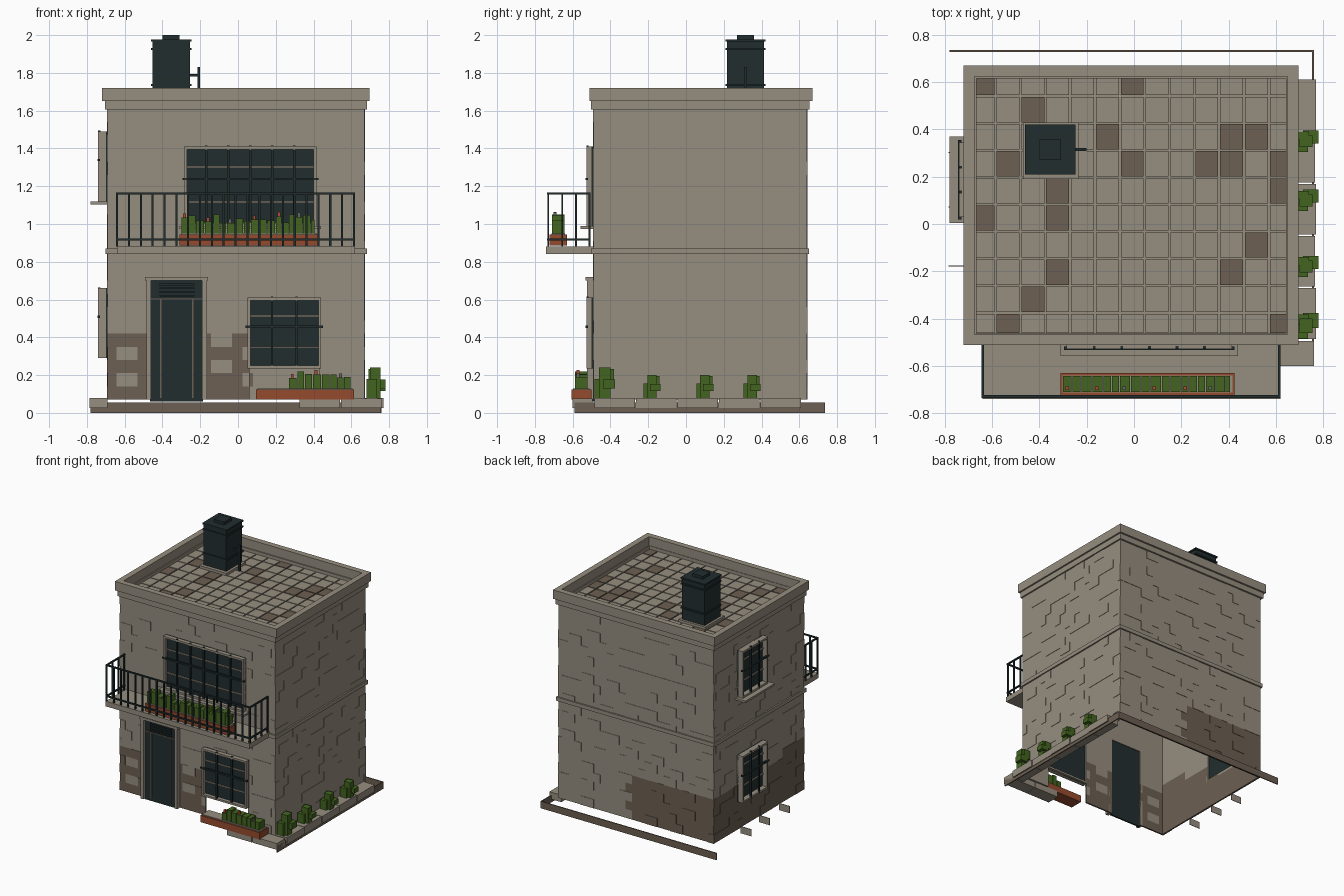
import bpy, bmesh, random
from mathutils import Matrix, Vector

random.seed(4)
if "Cube" in bpy.data.objects:
    bpy.data.objects.remove(bpy.data.objects["Cube"])


def material(name, rgb):
    m = bpy.data.materials.new(name)
    m.use_nodes = True
    m.diffuse_color = (*rgb, 1)
    m.node_tree.nodes["Principled BSDF"].inputs["Base Color"].default_value = (*rgb, 1)
    return m


STONE = material("pale stone", (0.305, 0.27, 0.215))
BROWN = material("worn brown", (0.15, 0.115, 0.085))
DARK = material("dark metal and glass", (0.016, 0.027, 0.028))
CLAY = material("terracotta", (0.30, 0.07, 0.028))
GREEN = material("leaf green", (0.055, 0.13, 0.014))
RED = material("flower red", (0.40, 0.07, 0.035))
GREY = material("flower grey", (0.14, 0.13, 0.14))


def part(name, boxes):
    """One object from boxes given as (x0, x1, y0, y1, z0, z1, material)."""
    bm = bmesh.new()
    mats = []
    for x0, x1, y0, y1, z0, z1, mat in boxes:
        if mat not in mats:
            mats.append(mat)
        centre = Vector((x0 + x1, y0 + y1, z0 + z1)) / 2
        size = Matrix.Diagonal((abs(x1 - x0), abs(y1 - y0), abs(z1 - z0), 1))
        made = bmesh.ops.create_cube(bm, size=1, matrix=Matrix.Translation(centre) @ size)
        for f in {f for v in made["verts"] for f in v.link_faces}:
            f.material_index = mats.index(mat)
    mesh = bpy.data.meshes.new(name)
    bm.to_mesh(mesh)
    bm.free()
    for m in mats:
        mesh.materials.append(m)
    obj = bpy.data.objects.new(name, mesh)
    bpy.context.collection.objects.link(obj)


X0, X1, Y0, Y1 = -0.69, 0.67, -0.49, 0.64
BASE, TOP, ROW, BRICK = 0.07, 1.61, 0.07, 1 / 9


def on_wall(side, u0, u1, d0, d1, z0, z1, mat):
    """Box on a wall: u runs along it, d is the distance outwards."""
    if side == "front":
        return (u0, u1, Y0 - d1, Y0 - d0, z0, z1, mat)
    if side == "back":
        return (u0, u1, Y1 + d0, Y1 + d1, z0, z1, mat)
    if side == "left":
        return (X0 - d1, X0 - d0, u0, u1, z0, z1, mat)
    return (X1 + d0, X1 + d1, u0, u1, z0, z1, mat)


def cut(rect, hole):
    """Pieces of a rectangle left around a rectangular hole."""
    a0, a1, b0, b1 = rect
    h0, h1, k0, k1 = hole
    if a1 <= h0 or a0 >= h1 or b1 <= k0 or b0 >= k1:
        return [rect]
    m0, m1 = max(a0, h0), min(a1, h1)
    pieces = [(a0, m0, b0, b1), (m1, a1, b0, b1), (m0, m1, b0, k0), (m0, m1, k1, b1)]
    return [p for p in pieces if p[1] - p[0] > 1e-4 and p[3] - p[2] > 1e-4]


def stained(side, u, row):
    if side == "front":
        patch = (abs(u + 0.585) < 0.03 and row in (1, 3)) or (abs(u + 0.087) < 0.03 and row in (2, 4))
        return u < 0.06 and row < 5 and not patch
    if side == "back":
        return u < 0.08 and row < 5
    return side == "left" and row < (6 if u < -0.2 else 5)


def wall(side, u0, u1, phase, holes):
    boxes = []
    for row in range(22):
        z = BASE + row * ROW
        u = phase - 10 * BRICK + (0 if row % 2 else BRICK / 2)
        while u < u1:
            a, b = max(u, u0), min(u + BRICK, u1)
            u += BRICK
            if b - a < 1e-4:
                continue
            rects = [(a, b, z, z + ROW)]
            for h in holes:
                rects = [p for r in rects for p in cut(r, h)]
            mat = BROWN if stained(side, (a + b) / 2, row) else STONE
            raised = random.choice((0, 0, 0.003))
            boxes += [on_wall(side, p[0], p[1], -0.012, raised, p[2], p[3], mat) for p in rects]
    part(side + "_brick_wall", boxes)


# Brick shell, open below, with a gap under the lower front window
wall("front", X0, X1, -0.42, [(-0.46, -0.19, 0.07, 0.705), (0.06, 0.43, 0.07, 0.6), (-0.27, 0.4, 1.0, 1.4)])
wall("back", X0, X1, 0.08, [])
wall("left", Y0, Y1, -0.33, [(0.04, 0.33, 0.31, 0.65), (0.04, 0.33, 1.13, 1.48)])
wall("right", Y0, Y1, -0.33, [])


def ring(x0, x1, y0, y1, w, z0, z1):
    return [(x0, x1, y0, y0 + w, z0, z1, STONE), (x0, x1, y1 - w, y1, z0, z1, STONE),
            (x0, x0 + w, y0 + w, y1 - w, z0, z1, STONE), (x1 - w, x1, y0 + w, y1 - w, z0, z1, STONE)]


part("floor_band", ring(-0.702, 0.682, -0.502, 0.652, 0.02, 0.84, 0.87))
part("cornice", ring(-0.705, 0.682, -0.502, 0.655, 0.04, 1.605, 1.65))
part("parapet", ring(-0.72, 0.695, -0.512, 0.67, 0.046, 1.65, 1.72))

# Roof deck and tiles
part("roof_deck", [(-0.68, 0.66, -0.48, 0.63, 1.6, 1.615, STONE)])
worn = [(0, 6), (2,), (5, 10, 11), (1, 6, 9, 10, 12), (3, 12), (0, 3), (11,), (3, 10), (2,), (1, 12)]
tiles = []
for r, marks in enumerate(worn):
    ya, yb = min(0.625, 0.655 - r * 0.1145), max(-0.465, 0.5405 - r * 0.1145)
    for c in range(13):
        xa, xb = max(-0.67, -0.69 + c * 0.105), min(0.65, -0.585 + c * 0.105)
        tiles.append((xa + 0.004, xb - 0.004, yb + 0.004, ya - 0.004, 1.615, 1.625,
                      BROWN if c in marks else STONE))
part("roof_tiles", tiles)

# Water tank with lid, bands and pipe
part("tank_plinth", [(-0.47, -0.235, 0.19, 0.43, 1.615, 1.645, STONE)])
part("water_tank", [(-0.452, -0.255, 0.217, 0.412, 1.645, 1.975, DARK),
                    (-0.4, -0.31, 0.27, 0.36, 1.975, 2.0, DARK)]
     + [(-0.46, -0.247, 0.21, 0.42, z, z + 0.012, DARK) for z in (1.73, 1.92, 1.965)])
part("tank_pipe", [(-0.255, -0.2, 0.308, 0.322, 1.78, 1.794, DARK),
                   (-0.214, -0.2, 0.308, 0.322, 1.625, 1.83, DARK)])


def window(name, side, u0, u1, z0, z1, bars, depth, sill=0):
    w = 0.015
    b = [on_wall(side, u0, u1, 0.002, 0.01, z0, z1, DARK)]
    for a, c, e, f in ((u0, u0 + w, z0, z1), (u1 - w, u1, z0, z1),
                       (u0, u1, z1 - w, z1), (u0, u1, z0, z0 + w)):
        b.append(on_wall(side, a, c, -0.012, depth, e, f, STONE))
    # Pale glazing bars, then the dark guard in front
    for t in (0.3, 0.74):
        z = z0 + t * (z1 - z0)
        b.append(on_wall(side, u0, u1, 0.01, 0.018, z - 0.005, z + 0.005, STONE))
    for i in range(1, bars + 1):
        u = u0 + (u1 - u0) * i / (bars + 1)
        b.append(on_wall(side, u - 0.006, u + 0.006, depth - 0.012, depth, z0, z1 + 0.005, DARK))
    z = z0 + 0.59 * (z1 - z0)
    b.append(on_wall(side, u0 - 0.01, u1 + 0.01, depth - 0.01, depth + 0.004, z - 0.006, z + 0.006, DARK))
    if sill:
        b.append(on_wall(side, u0 - 0.025, u1 + 0.025, -0.01, sill, z0 - 0.016, z0, STONE))
    part(name, b)


window("upper_front_window", "front", -0.285, 0.415, 0.99, 1.41, 5, 0.038, 0.068)
window("lower_front_window", "front", 0.05, 0.44, 0.235, 0.61, 2, 0.038)
window("upper_left_window", "left", 0.03, 0.345, 1.12, 1.49, 2, 0.05, 0.09)
window("lower_left_window", "left", 0.03, 0.345, 0.29, 0.66, 2, 0.05)

# Door with surround, panel trim and vent slats
F = "front"
part("door_frame", [on_wall(F, -0.485, -0.46, -0.012, 0.035, BASE, 0.705, STONE),
                    on_wall(F, -0.19, -0.165, -0.012, 0.035, BASE, 0.705, STONE),
                    on_wall(F, -0.492, -0.158, -0.012, 0.042, 0.7, 0.72, STONE)])
part("door", [on_wall(F, -0.465, -0.185, -0.005, 0.008, 0.06, 0.705, DARK)]
     + [on_wall(F, u, u + 0.007, 0.008, 0.014, 0.08, 0.6, BROWN) for u in (-0.412, -0.243)]
     + [on_wall(F, -0.415, -0.23, 0.008, 0.02, 0.615 + i * 0.02, 0.625 + i * 0.02, DARK) for i in range(4)]
     + [on_wall(F, -0.46, -0.19, 0.008, 0.012, 0.6, 0.606, BROWN)])

# Balcony slab and railing
part("balcony_slab", [(-0.64, 0.62, -0.74, Y0, 0.84, 0.88, STONE)])
rail = []
for z in (0.912, 1.157):
    rail.append((-0.645, 0.62, -0.735, -0.723, z, z + 0.01, DARK))
    rail += [(x, x + 0.012, -0.735, -0.505, z, z + 0.01, DARK) for x in (-0.645, 0.608)]
for i in range(21):
    x = -0.645 + i * 0.06265
    rail.append((x, x + 0.011, -0.734, -0.724, 0.88, 1.16, DARK))
for x in (-0.645, 0.608):
    rail += [(x, x + 0.011, y, y + 0.01, 0.88, 1.16, DARK) for y in (-0.66, -0.587, -0.515)]
part("balcony_railing", rail)


def planter(name, x0, x1, y0, y1, z0, z1, g0, g1):
    boxes = [(x0, x1, y0, y1, z0, z1 - 0.006, CLAY),
             (x0 + 0.008, x1 - 0.008, y0 + 0.01, y1 - 0.01, z1 - 0.006, z1, STONE)]
    ym, x, n = (y0 + y1) / 2, g0, 0
    while x < g1:
        w = random.uniform(0.03, 0.045)
        h = z1 + random.uniform(0.055, 0.1)
        boxes.append((x, min(x + w, g1), ym - 0.033, ym + 0.033, z1, h, GREEN))
        if n % 3 == 0:
            boxes.append((x + 0.01, x + 0.025, ym - 0.025, ym - 0.01, h, h + 0.022, GREY if n % 9 == 6 else RED))
        x += w + 0.004
        n += 1
    part(name, boxes)


planter("balcony_planter", -0.31, 0.425, -0.722, -0.63, 0.885, 0.95, -0.3, 0.405)
planter("ground_planter", 0.095, 0.615, -0.607, -0.5, 0.07, 0.13, 0.27, 0.6)

# Base edging on the right and back, and the kerb stones
part("base_edging", [(0.752, 0.76, -0.59, 0.735, 0, 0.055, BROWN),
                     (-0.78, 0.76, 0.727, 0.735, 0, 0.055, BROWN)])
kerb = [(0.665, 0.77 - 0.006 * (i % 2), -0.485 + i * 0.22, -0.27 + i * 0.22, 0.025, 0.08, STONE) for i in range(5)]
kerb += [(x, x + 0.215, -0.6, -0.495, 0.025, 0.075, STONE) for x in (0.325, 0.545)]
kerb += [(-0.785, -0.69, y, y + 0.004, 0.025, 0.08, STONE) for y in (0.3, 0.07, -0.18)]
part("kerb_stones", kerb)

# Blocky shrubs along the right side
for n, (y, h) in enumerate(((-0.43, 0.16), (-0.18, 0.12), (0.1, 0.12), (0.35, 0.12))):
    s = 1.2 if n == 0 else 1
    part(f"shrub_{n + 1}", [
        (0.70, 0.755, y - 0.025 * s, y + 0.025 * s, 0.08, 0.08 + h, GREEN),
        (0.68, 0.735, y - 0.045 * s, y + 0.005, 0.08, 0.08 + h * 0.62, GREEN),
        (0.715, 0.78, y - 0.01, y + 0.045 * s, 0.08 + h * 0.3, 0.08 + h * 0.6, GREEN),
        (0.69, 0.74, y + 0.005, y + 0.04 * s, 0.08 + h * 0.5, 0.08 + h * 0.96, GREEN)])
